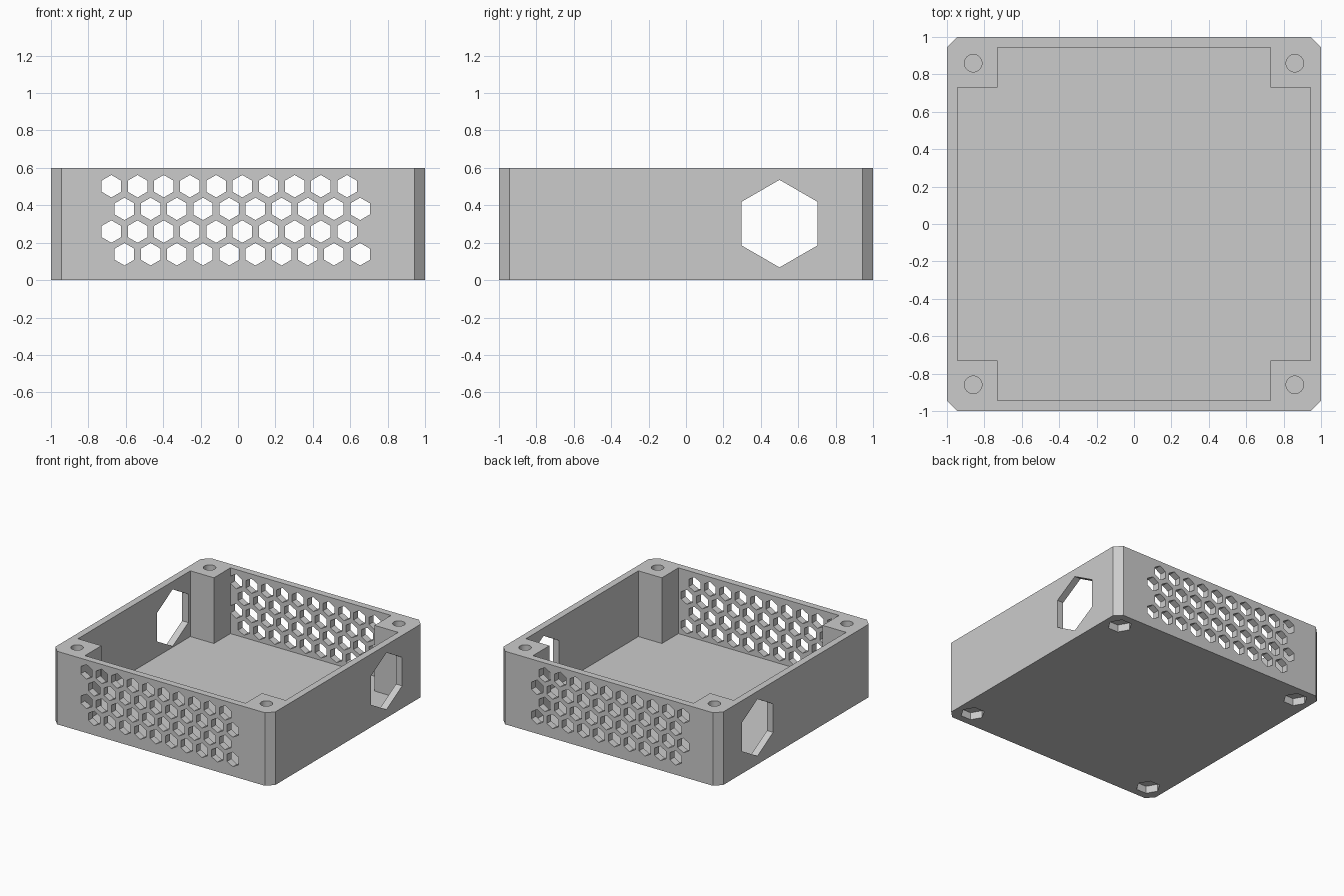
import bpy, bmesh, math

if "Cube" in bpy.data.objects:
    bpy.data.objects.remove(bpy.data.objects["Cube"])

H = 0.6          # box height
WALL = 0.056     # wall and corner chamfer size
POST = 0.73      # inner corner of the screw posts
HOLE = 0.86      # screw hole position

grey = bpy.data.materials.new("mid grey")
grey.diffuse_color = (0.6, 0.6, 0.6, 1)
grey.use_nodes = True
grey.node_tree.nodes["Principled BSDF"].inputs["Base Color"].default_value = grey.diffuse_color


def ngon(cx, cy, r, n, start=math.pi / 2):
    return [(cx + r * math.cos(start + 2 * math.pi * i / n),
             cy + r * math.sin(start + 2 * math.pi * i / n)) for i in range(n)]


def prisms(name, outlines, lo, hi, axis="z"):
    """One object made of outlines extruded from lo to hi along an axis."""
    place = {"x": lambda u, v, w: (w, u, v),
             "y": lambda u, v, w: (u, w, v),
             "z": lambda u, v, w: (u, v, w)}[axis]
    bm = bmesh.new()
    for pts in outlines:
        a = [bm.verts.new(place(u, v, lo)) for u, v in pts]
        b = [bm.verts.new(place(u, v, hi)) for u, v in pts]
        bm.faces.new(a[::-1])
        bm.faces.new(b)
        for i in range(len(pts)):
            j = (i + 1) % len(pts)
            bm.faces.new((a[i], a[j], b[j], b[i]))
    bmesh.ops.recalc_face_normals(bm, faces=bm.faces)
    mesh = bpy.data.meshes.new(name)
    bm.to_mesh(mesh)
    bm.free()
    mesh.materials.append(grey)
    ob = bpy.data.objects.new(name, mesh)
    bpy.context.collection.objects.link(ob)
    return ob


def cut(body, cutter):
    cutter.hide_render = True
    mod = body.modifiers.new(cutter.name, "BOOLEAN")
    mod.operation = "DIFFERENCE"
    mod.solver = "EXACT"
    mod.object = cutter
    bpy.context.view_layer.objects.active = body
    bpy.ops.object.modifier_apply(modifier=mod.name)
    bpy.data.objects.remove(cutter)


# Chamfered square body
c = 1 - WALL
body = prisms("enclosure_body", [[(-c, -1), (c, -1), (1, -c), (1, c),
                                  (c, 1), (-c, 1), (-1, c), (-1, -c)]], 0, H)

# Cross-shaped pocket that leaves a post in each corner
p = POST
quarter = [(c, p), (p, p), (p, c)]
pocket = []
for k in range(4):
    for x, y in quarter:
        for _ in range(k):
            x, y = -y, x
        pocket.append((x, y))
cut(body, prisms("pocket", [pocket], 0.06, H + 0.2))

# Four staggered rows of hexagonal vents, through front and back
vents = [ngon(-0.677 + 0.14 * i + 0.07 * (row % 2), 0.502 - 0.1212 * row, 0.06, 6)
         for row in range(4) for i in range(10)]
cut(body, prisms("vents", vents, -1.2, 1.2, "y"))

# Large hexagonal port through both sides
cut(body, prisms("side_ports", [ngon(0.5, 0.302, 0.234, 6)], -1.2, 1.2, "x"))

# Screw holes from above, nut recesses from below, with a thin web between
corners = [(sx * HOLE, sy * HOLE) for sx in (-1, 1) for sy in (-1, 1)]
cut(body, prisms("screw_holes", [ngon(x, y, 0.047, 32) for x, y in corners], 0.07, H + 0.2))
cut(body, prisms("nut_recesses", [ngon(x, y, 0.092, 6, 0) for x, y in corners], -0.2, 0.06))

# Smooth only the round holes
bpy.ops.object.select_all(action="DESELECT")
body.select_set(True)
bpy.context.view_layer.objects.active = body
bpy.ops.object.shade_smooth_by_angle(angle=math.radians(20))
